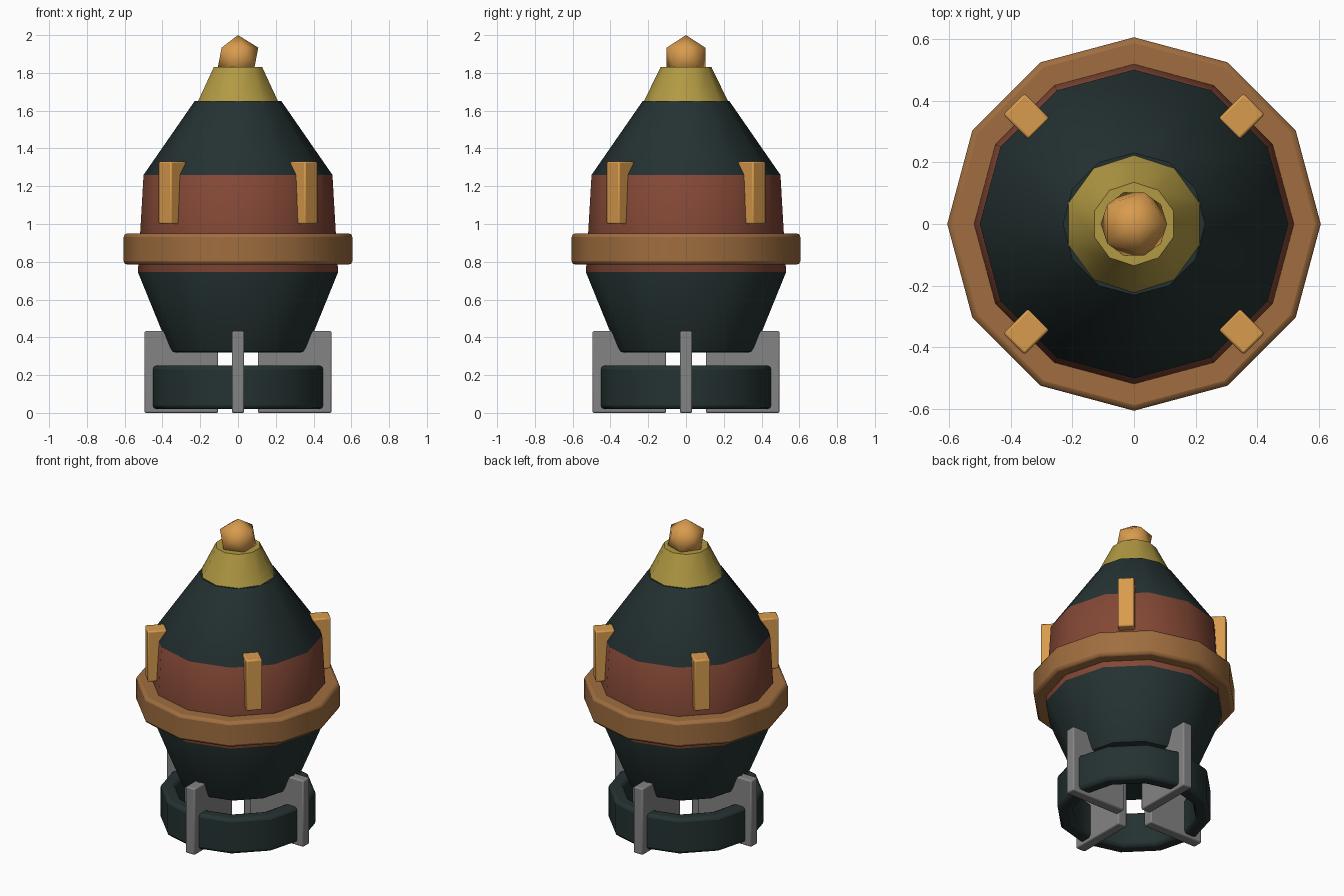
import bpy, math
from mathutils import Matrix

cube = bpy.data.objects.get("Cube")
if cube:
    bpy.data.objects.remove(cube, do_unlink=True)


def material(name, rgb):
    mat = bpy.data.materials.new(name)
    mat.use_nodes = True
    mat.diffuse_color = (*rgb, 1)
    mat.node_tree.nodes["Principled BSDF"].inputs["Base Color"].default_value = (*rgb, 1)
    return mat


DARK = material("dark teal", (0.018, 0.031, 0.031))
RED = material("rust red", (0.23, 0.065, 0.037))
BROWN = material("brown", (0.35, 0.155, 0.05))
GOLD = material("brass", (0.44, 0.32, 0.056))
ORANGE = material("orange", (0.69, 0.33, 0.075))
GREY = material("grey", (0.23, 0.23, 0.23))


def finish(obj, mats, bevel=0, smooth=True):
    for mat in mats:
        obj.data.materials.append(mat)
    bpy.ops.object.select_all(action='DESELECT')
    obj.select_set(True)
    bpy.context.view_layer.objects.active = obj
    if bevel:
        mod = obj.modifiers.new("Bevel", 'BEVEL')
        mod.width, mod.segments = bevel, 2
        mod.limit_method, mod.angle_limit = 'ANGLE', math.radians(50)
    if smooth:
        bpy.ops.object.shade_smooth_by_angle(angle=math.radians(40))
    return obj


def lathe(name, profile, sides, mats, closed=False, bevel=0):
    """Turn (radius, height) points round z; caps the ends unless closed."""
    verts = []
    for r, z in profile:
        for i in range(sides):
            a = math.pi / 2 + i * math.tau / sides
            verts.append((r * math.cos(a), r * math.sin(a), z))
    rows = len(profile)
    faces = []
    for k in range(rows if closed else rows - 1):
        lo, hi = k * sides, (k + 1) % rows * sides
        for i in range(sides):
            j = (i + 1) % sides
            faces.append((lo + i, lo + j, hi + j, hi + i))
    if not closed:
        faces.append(tuple(reversed(range(sides))))
        faces.append(tuple(range((rows - 1) * sides, rows * sides)))
    mesh = bpy.data.meshes.new(name)
    mesh.from_pydata(verts, [], faces)
    obj = bpy.data.objects.new(name, mesh)
    bpy.context.collection.objects.link(obj)
    return finish(obj, mats, bevel)


def hoop(name, inner, outer, bottom, top, mat, bevel):
    section = [(outer, bottom), (outer, top), (inner, top), (inner, bottom)]
    return lathe(name, section, 12, [mat], True, bevel)


def radial_box(name, angle, inner, outer, width, bottom, top, mat, bevel):
    bpy.ops.mesh.primitive_cube_add(size=1)
    obj = bpy.context.object
    obj.name = name
    place = Matrix.Translation(((inner + outer) / 2, 0, (bottom + top) / 2))
    size = Matrix.Diagonal((outer - inner, width, top - bottom, 1))
    obj.data.transform(Matrix.Rotation(angle, 4, 'Z') @ place @ size)
    return finish(obj, [mat], bevel)


# Main shell, with a red band round the middle
shell = lathe("shell", [(0.335, 0.32), (0.355, 0.325), (0.367, 0.345), (0.53, 0.745),
                        (0.5, 1.26), (0.23, 1.65)], 12, [DARK, RED])
for face in shell.data.polygons:
    if 0.9 < face.center.z < 1.1:
        face.material_index = 1

# Nose cone and its tip
lathe("nose_cone", [(0.225, 1.645), (0.135, 1.83)], 10, [GOLD])
bpy.ops.mesh.primitive_ico_sphere_add(subdivisions=1, radius=0.12, location=(0, 0, 1.88))
tip = bpy.context.object
tip.name = "nose_tip"
finish(tip, [ORANGE], smooth=False)
bpy.ops.object.shade_smooth()

# Hoops round the shell and the tail
hoop("shell_hoop", 0.49, 0.605, 0.785, 0.95, BROWN, 0.018)
hoop("tail_hoop", 0.37, 0.46, 0.02, 0.25, DARK, 0.02)

# Four tail fins and four lugs between them
for i, side in enumerate(("left", "back", "right", "front")):
    turn = i * math.pi / 2
    radial_box(side + "_fin", turn, 0.105, 0.495, 0.066, 0, 0.433, GREY, 0.008)
    radial_box("lug_" + str(i + 1), turn + math.pi / 4, 0.435, 0.55, 0.097,
               1.0, 1.33, ORANGE, 0.008)
